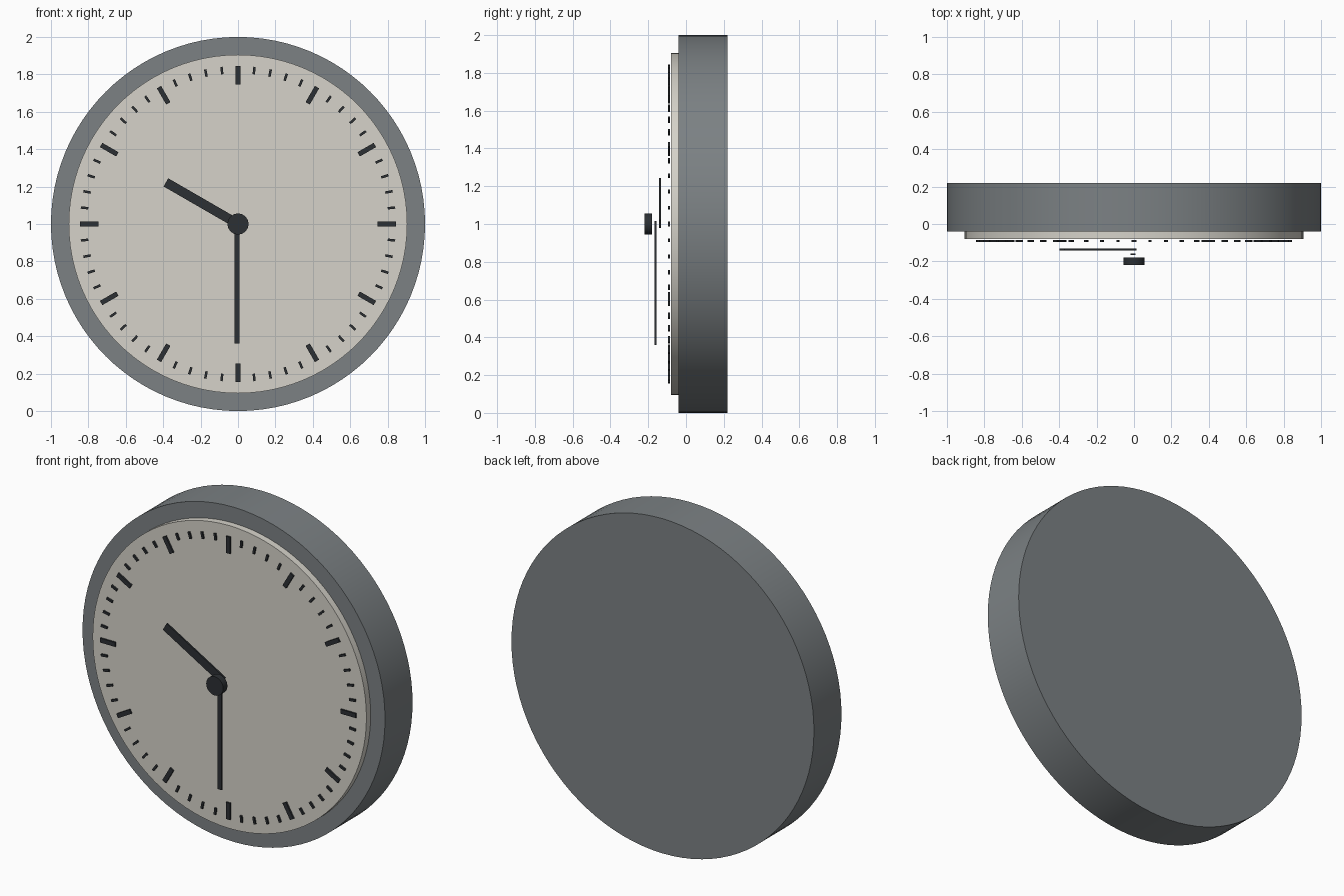
import bpy, bmesh
from math import radians, sin, cos
from mathutils import Matrix, Vector

if "Cube" in bpy.data.objects:
    bpy.data.objects.remove(bpy.data.objects["Cube"])

CENTRE_Z = 1.0


def material(name, rgb):
    m = bpy.data.materials.new(name)
    m.diffuse_color = (*rgb, 1)
    m.use_nodes = True
    m.node_tree.nodes["Principled BSDF"].inputs["Base Color"].default_value = m.diffuse_color
    return m


GREY = material("case_grey", (0.20, 0.22, 0.23))
CREAM = material("dial_cream", (0.67, 0.65, 0.59))
DARK = material("marking_dark", (0.025, 0.029, 0.033))


def disc(name, radius, y0, y1, mat, sides=96):
    """Round slab facing -y, centred on the clock axis."""
    bpy.ops.mesh.primitive_cylinder_add(
        vertices=sides, radius=radius, depth=y1 - y0,
        location=(0, (y0 + y1) / 2, CENTRE_Z), rotation=(radians(90), 0, 0))
    ob = bpy.context.object
    ob.name = name
    ob.data.materials.append(mat)
    bpy.ops.object.shade_smooth_by_angle(angle=radians(30))
    return ob


def add_bar(bm, clock_angle, r0, r1, width, y0, y1, shift=0.0):
    """Radial box from r0 to r1; angle is clockwise from twelve."""
    mat = (Matrix.Translation((shift, (y0 + y1) / 2, CENTRE_Z))
           @ Matrix.Rotation(radians(clock_angle), 4, 'Y')
           @ Matrix.Translation((0, 0, (r0 + r1) / 2))
           @ Matrix.Diagonal((width, y1 - y0, r1 - r0, 1)))
    bmesh.ops.create_cube(bm, size=1, matrix=mat)


def bars(name, specs):
    bm = bmesh.new()
    for s in specs:
        add_bar(bm, *s)
    me = bpy.data.meshes.new(name)
    bm.to_mesh(me)
    bm.free()
    me.materials.append(DARK)
    ob = bpy.data.objects.new(name, me)
    bpy.context.collection.objects.link(ob)
    return ob


# Case and raised dial
disc("case", 1.0, -0.04, 0.22, GREY)
disc("dial", 0.905, -0.08, -0.04, CREAM)

# Hour and minute marks, standing just clear of the dial
bars("hour_marks", [(30 * i, 0.745, 0.845, 0.026, -0.096, -0.086)
                    for i in range(12)])
bars("minute_marks", [(6 * i, 0.805, 0.845, 0.013, -0.096, -0.086)
                      for i in range(60) if i % 5])

# Hands showing half past, and the centre cap
bars("hour_hand", [(-60, 0.0, 0.445, 0.05, -0.142, -0.132)])
bars("minute_hand", [(180, -0.015, 0.64, 0.028, -0.167, -0.157, -0.005)])
disc("centre_cap", 0.056, -0.22, -0.18, DARK, 48)
